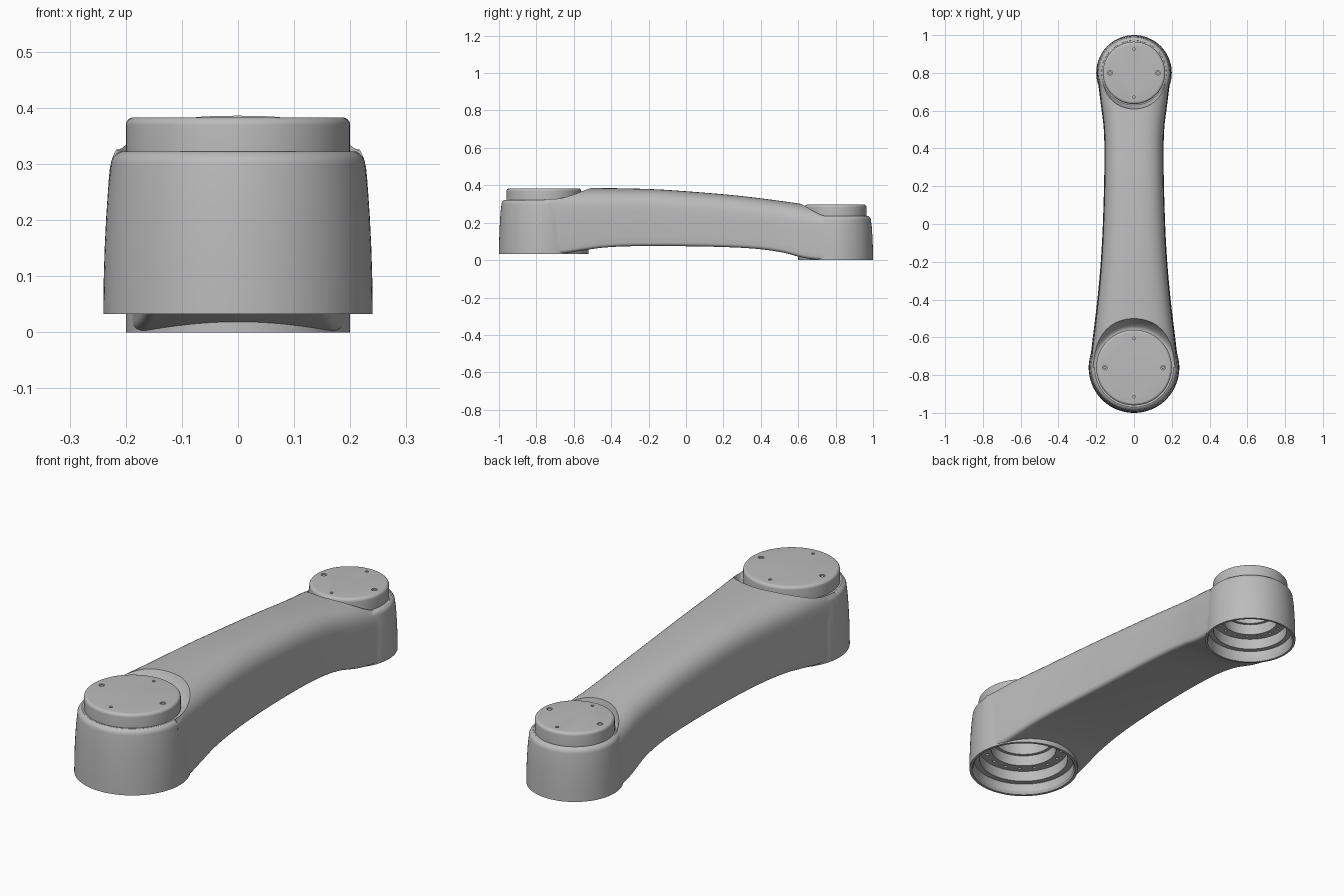
import bpy, bmesh, math
from mathutils import Matrix

cube = bpy.data.objects.get("Cube")
if cube:
    bpy.data.objects.remove(cube)


def material(name, value):
    mat = bpy.data.materials.new(name)
    mat.use_nodes = True
    colour = (value, value, value, 1)
    mat.diffuse_color = colour
    mat.node_tree.nodes["Principled BSDF"].inputs["Base Color"].default_value = colour
    return mat


GREY = material("light grey", 0.5)


def make_object(name, bm):
    bmesh.ops.recalc_face_normals(bm, faces=bm.faces)
    mesh = bpy.data.meshes.new(name)
    bm.to_mesh(mesh)
    bm.free()
    mesh.materials.append(GREY)
    obj = bpy.data.objects.new(name, mesh)
    bpy.context.collection.objects.link(obj)
    return obj


def bridge(bm, rings, closed_ends=True):
    """Skin a list of equal closed rings and cap both ends."""
    for a, b in zip(rings, rings[1:]):
        for i in range(len(a)):
            j = (i + 1) % len(a)
            bm.faces.new((a[i], a[j], b[j], b[i]))
    bm.faces.new(rings[0])
    bm.faces.new(rings[-1])


def revolve(name, y, profile, sides=96):
    """Closed solid from (radius, z) points, turned about a joint axis."""
    bm = bmesh.new()
    rings = []
    for r, z in profile:
        angles = [2 * math.pi * i / sides for i in range(sides)]
        rings.append([bm.verts.new((r * math.cos(a), y + r * math.sin(a), z)) for a in angles])
    bridge(bm, rings)
    return make_object(name, bm)


def pegs(name, spots, height):
    """Small separate cylinders at (x, y, z, radius)."""
    bm = bmesh.new()
    for x, y, z, r in spots:
        bmesh.ops.create_cone(bm, cap_ends=True, segments=16, radius1=r, radius2=r,
                              depth=height, matrix=Matrix.Translation((x, y, z)))
    return make_object(name, bm)


def combine(target, tool, operation):
    mod = target.modifiers.new("combine", "BOOLEAN")
    mod.operation = operation
    mod.solver = "EXACT"
    mod.object = tool
    bpy.context.view_layer.objects.active = target
    bpy.ops.object.modifier_apply(modifier=mod.name)
    bpy.data.objects.remove(tool)


def fillet(r, z, size, steps=6):
    """Rounded upper outer corner ending at height z."""
    arc = [math.pi / 2 * i / steps for i in range(steps + 1)]
    return [(r - size + size * math.cos(a), z - size + size * math.sin(a)) for a in arc]


def curve(points, y):
    """Smooth value along the arm through (y, value) points."""
    k = max(i for i in range(len(points) - 1) if points[i][0] <= y + 1e-6)
    (y0, v0), (y1, v1) = points[k], points[k + 1]

    def slope(i):
        a, b = points[max(i - 1, 0)], points[min(i + 1, len(points) - 1)]
        return (b[1] - a[1]) / (b[0] - a[0])
    h, t = y1 - y0, (y - y0) / (y1 - y0)
    return ((2*t**3 - 3*t**2 + 1) * v0 + (t**3 - 2*t**2 + t) * h * slope(k)
            + (3*t**2 - 2*t**3) * v1 + (t**3 - t**2) * h * slope(k + 1))


FRONT, BACK = -0.76, 0.80
WIDTH = [(FRONT, .237), (-.6, .218), (-.4, .194), (-.2, .176), (0, .165),
         (.3, .157), (.5, .16), (.65, .178), (BACK, .197)]
TOP = [(FRONT, .388), (-.5, .386), (-.2, .38), (0, .368), (.3, .342), (.6, .303), (BACK, .27)]
BOTTOM = [(FRONT, .034), (-.66, .036), (-.55, .052), (-.45, .066), (-.3, .074), (0, .074),
          (.25, .068), (.4, .058), (.52, .04), (.62, .014), (.7, .002), (BACK, .001)]


def arm_section(y):
    w, top, low = curve(WIDTH, y), curve(TOP, y), curve(BOTTOM, y)
    crown, edge, half = 0.12, 0.018, []
    for i in range(5):
        a = math.pi / 2 * i / 4
        half.append((w - edge + edge * math.sin(a), low + edge - edge * math.cos(a)))
    for i in range(1, 5):
        z = low + edge + (top - crown - low - edge) * i / 5
        half.append((w, z))
    for i in range(15):
        a = math.pi / 2 * i / 14
        half.append((w * math.cos(a) ** 0.7, top - crown + crown * math.sin(a) ** 0.7))
    # Sides lean inward towards the top
    half = [(x * (1 - .06 * ((z - low) / (top - low)) ** 2), z) for x, z in half]
    return half + [(-x, z) for x, z in reversed(half[:-1])]


# Arm body between the two joints
bm = bmesh.new()
steps = 72
stations = [FRONT + (BACK - FRONT) * i / steps for i in range(steps + 1)]
bridge(bm, [[bm.verts.new((x, y, z)) for x, z in arm_section(y)] for y in stations])
body = make_object("arm_body", bm)

# Joint: name, y, radius, bottom, shoulder height, cap radius, scoop reach, bore ceiling
JOINTS = [("front", FRONT, .24, .033, .323, .2, .06, .28),
          ("back", BACK, .2, 0, .237, .165, .026, .2)]

for name, y, r, low, top, cap_r, reach, ceiling in JOINTS:
    # Tapered housing with a rounded shoulder
    h = top - low
    sides = [(r * (1 - .06 * t * t), low + t * h) for t in (0, .2, .4, .6, .75)]
    combine(body, revolve(name + "_housing", y, sides + fillet(r * .945, top, .025)), "UNION")

for name, y, r, low, top, cap_r, reach, ceiling in JOINTS:
    # Curved relief in the arm around the cap
    floor, rise = top - .002, .066
    scoop = [(cap_r * .5, floor), (cap_r + .006, floor)]
    for i in range(1, 9):
        t = i / 8
        scoop.append((cap_r + .006 + (reach - .006) * t, floor + rise * t ** 1.6))
    scoop += [(cap_r + reach * 1.8, floor + .14), (cap_r * .5, floor + .14)]
    combine(body, revolve(name + "_relief", y, scoop), "DIFFERENCE")
    # Stepped bore open underneath
    bore = [(r * .95, low - .1), (r * .95, low), (r * .92, low + .012), (r * .92, low + .05),
            (r * .81, low + .05), (r * .81, low + .10), (r * .6, low + .10),
            (r * .6, low + .15), (r * .54, low + .15), (r * .54, ceiling)]
    combine(body, revolve(name + "_bore", y, bore), "DIFFERENCE")
    # Ring of bolt holes in the bore flange
    ring = []
    for i in range(16):
        a = math.pi * (i + .5) / 8
        ring.append((r * .7 * math.cos(a), y + r * .7 * math.sin(a), low + .10, r * .03))
    combine(body, pegs(name + "_bolt_holes", ring, .03), "DIFFERENCE")

    # Round cap with four fastener holes
    lid = [(cap_r, top - .008)] + fillet(cap_r, top + .06, .014)
    cap = revolve(name + "_cap", y, lid)
    d = cap_r * .77
    holes = [(d, y, top + .06, .012), (-d, y, top + .06, .012),
             (0, y + d, top + .06, .007), (0, y - d, top + .06, .007)]
    combine(cap, pegs(name + "_cap_holes", holes, .03), "DIFFERENCE")
    # Recessed fasteners in the larger holes
    screws = pegs(name + "_cap_screws", [(x, py, top + .05, .008) for x, py, _, s in holes if s > .01], .012)

for obj in list(bpy.context.collection.objects):
    if obj.type != "MESH" or GREY.name not in obj.data.materials:
        continue
    bpy.ops.object.select_all(action="DESELECT")
    obj.select_set(True)
    bpy.context.view_layer.objects.active = obj
    bpy.ops.object.shade_smooth_by_angle(angle=math.radians(30))
